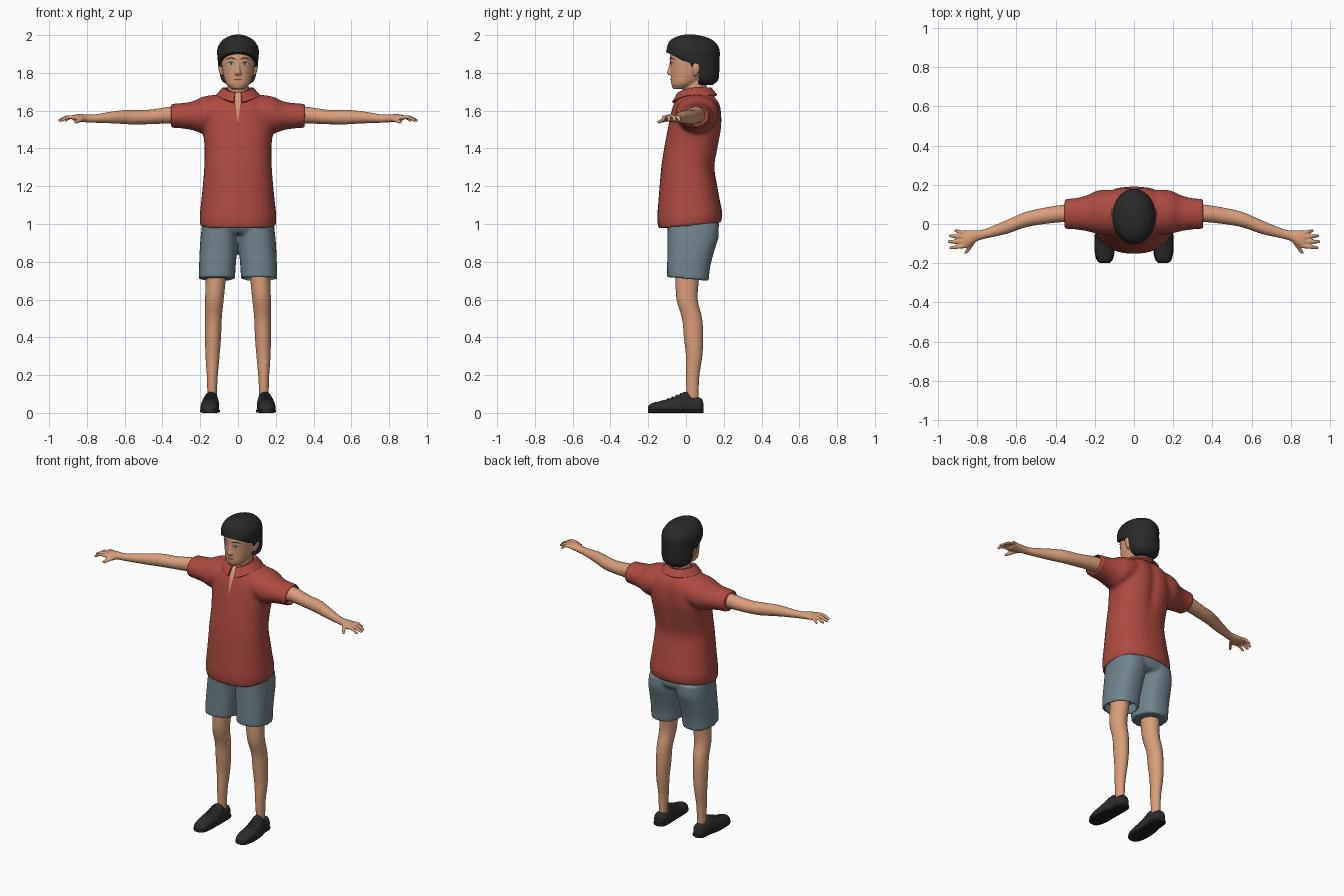
import bpy, bmesh, math
from mathutils import Vector
from mathutils.bvhtree import BVHTree

old = bpy.data.objects.get("Cube")
if old:
    bpy.data.objects.remove(old, do_unlink=True)


def material(name, r, g, b):
    m = bpy.data.materials.new(name)
    m.use_nodes = True
    m.diffuse_color = (r, g, b, 1)
    bsdf = next(n for n in m.node_tree.nodes if n.type == 'BSDF_PRINCIPLED')
    bsdf.inputs["Base Color"].default_value = (r, g, b, 1)
    bsdf.inputs["Roughness"].default_value = .8
    return m


SKIN = material("skin", .70, .34, .19)
HAIR = material("black hair", .022, .022, .023)
SHIRT = material("red cloth", .42, .07, .05)
SHORTS = material("grey blue cloth", .16, .23, .27)
SHOE = material("dark shoe", .025, .025, .027)
SOLE = material("black sole", .015, .015, .016)
LACE = material("grey lace", .07, .07, .08)
WHITE = material("eye white", .6, .58, .55)
IRIS = material("eye iris", .1, .17, .18)
LIP = material("lips", .42, .17, .11)


def loft(bm, axis, rows, power=2.0, warp=None, sides=32, steps=4):
    """Closed smooth loft; each row is (position on axis, centre pair, radius pair)."""
    a = "xyz".index(axis)
    u, v = [i for i in range(3) if i != a]
    last = len(rows) - 1

    def slope(i, k):
        p, q = rows[max(i - 1, 0)], rows[min(i + 1, last)]
        return (q[k] - p[k]) / (q[0] - p[0])

    samples = []
    for i in range(last):
        p, q = rows[i], rows[i + 1]
        h = q[0] - p[0]
        for j in range(steps + (i == last - 1)):
            s = j / steps
            w = s * s * (3 - 2 * s)
            row = [p[0] + h * s]
            for k in range(1, 5):
                row.append(p[k] * (1 - w) + q[k] * w
                           + h * s * (1 - s) * ((1 - s) * slope(i, k) - s * slope(i + 1, k)))
            samples.append(row)
    rings = []
    for t, c, d, r, e in samples:
        ring = []
        for j in range(sides):
            ang = math.tau * j / sides
            cs, sn = math.cos(ang), math.sin(ang)
            co = Vector()
            co[a] = t
            co[u] = c + max(r, .001) * math.copysign(abs(cs) ** (2 / power), cs)
            co[v] = d + max(e, .001) * math.copysign(abs(sn) ** (2 / power), sn)
            ring.append(bm.verts.new(warp(co) if warp else co))
        rings.append(ring)
    for low, high in zip(rings, rings[1:]):
        for j in range(sides):
            k = (j + 1) % sides
            bm.faces.new((low[j], low[k], high[k], high[j]))
    bm.faces.new(rings[0])
    bm.faces.new(rings[-1])
    return bm


def mirror(bm):
    dup = bmesh.ops.duplicate(bm, geom=bm.verts[:] + bm.edges[:] + bm.faces[:])["geom"]
    for vert in dup:
        if isinstance(vert, bmesh.types.BMVert):
            vert.co.x *= -1
    return bm


def finish(bm, name, mat, voxel=0, smooth=3, cutter=None, thick=0, recalc=True):
    """Turn bm into an object, fuse its volumes, cut openings, shade it."""
    if recalc:
        bmesh.ops.recalc_face_normals(bm, faces=bm.faces[:])
    ob = bpy.data.objects.new(name, bpy.data.meshes.new(name))
    bm.to_mesh(ob.data)
    bm.free()
    bpy.context.collection.objects.link(ob)
    if voxel:
        mod = ob.modifiers.new("fuse", 'REMESH')
        mod.mode = 'VOXEL'
        mod.voxel_size = voxel
        mod = ob.modifiers.new("relax", 'SMOOTH')
        mod.factor, mod.iterations = .5, smooth
    if cutter:
        mod = ob.modifiers.new("openings", 'BOOLEAN')
        mod.operation, mod.solver, mod.object = 'DIFFERENCE', 'EXACT', cutter
    if thick:
        mod = ob.modifiers.new("thickness", 'SOLIDIFY')
        mod.thickness, mod.offset = thick, 0
    if ob.modifiers:
        dg = bpy.context.evaluated_depsgraph_get()
        baked = bpy.data.meshes.new_from_object(ob.evaluated_get(dg))
        ob.modifiers.clear()
        ob.data = baked
    if cutter:
        bpy.data.objects.remove(cutter, do_unlink=True)
    ob.data.materials.clear()
    ob.data.materials.append(mat)
    for p in ob.data.polygons:
        p.material_index = 0
    bpy.ops.object.select_all(action='DESELECT')
    ob.select_set(True)
    bpy.context.view_layer.objects.active = ob
    bpy.ops.object.shade_smooth_by_angle(angle=math.radians(50))
    return ob


def plate(name, mat, columns, target, lift, both=True):
    """Thin plate laid on the front of target; columns are (x, z, half height)."""
    tree = BVHTree.FromObject(target, bpy.context.evaluated_depsgraph_get())
    bm = bmesh.new()
    cols = [[p + (q - p) * s / 4 for p, q in zip(a, b)]
            for a, b in zip(columns, columns[1:]) for s in range(4)] + [columns[-1]]
    for sign in ((1, -1) if both else (1,)):
        grid = []
        for x, z, half in cols:
            line = []
            for j in range(9):
                p = Vector((sign * x, -1, z + half * (j / 4 - 1)))
                hit = tree.ray_cast(p, Vector((0, 1, 0)))[0] or Vector((p.x, -.03, p.z))
                line.append(bm.verts.new(hit - Vector((0, lift, 0))))
            grid.append(line)
        for a, b in zip(grid, grid[1:]):
            for j in range(8):
                quad = (a[j], b[j], b[j + 1], a[j + 1])
                bm.faces.new(quad if sign > 0 else quad[::-1])
    return finish(bm, name, mat, recalc=False)


def oval(x, z, rx, rz):
    return [(x - rx * math.cos(math.pi * i / 8), z, rz * math.sin(math.pi * i / 8) + .0003)
            for i in range(9)]


# Shirt: torso and sleeves fused, with hollow hem and cuffs
def drape(co):
    co.z += .1 * (co.y - .02) * max(0, 1 - abs(co.z - 1) / .2)
    if co.y > .08 and co.z > 1.3:
        co.y -= .018 * math.exp(-(co.x / .035) ** 2) * min(1, (co.z - 1.3) / .15)
    return co


bm = loft(bmesh.new(), "x", [
    (.06, .06, 1.6, .1, .085), (.13, .06, 1.59, .115, .093), (.19, .06, 1.577, .11, .096),
    (.24, .055, 1.573, .092, .076), (.3, .052, 1.573, .08, .067), (.355, .052, 1.573, .077, .063)])
mirror(bm)
loft(bm, "z", [
    (.99, 0, .02, .2, .166), (1.04, 0, .02, .203, .172), (1.12, 0, .016, .195, .163),
    (1.2, 0, .013, .187, .153), (1.3, 0, .01, .179, .141), (1.4, 0, .028, .177, .144),
    (1.5, 0, .047, .186, .144), (1.58, 0, .056, .186, .137), (1.64, 0, .06, .16, .122),
    (1.68, 0, .056, .115, .096), (1.7, 0, .054, .075, .078)], 2.3, drape)
cut = mirror(loft(bmesh.new(), "x", [(.32, .052, 1.573, .066, .052), (.4, .052, 1.573, .068, .055)]))
loft(cut, "z", [(.9, 0, .02, .193, .16), (1.03, 0, .02, .193, .16)], 2.3)
shirt = finish(bm, "shirt", SHIRT, .01, 5, finish(cut, "shirt_cutter", SHIRT))

# Folded collar, open at the front
bm = bmesh.new()
rings = []
for i in range(41):
    ang = math.radians(11 + 338 * i / 40)
    sx, cf = math.sin(ang), math.cos(ang)
    f = max(0, cf)
    rings.append([bm.verts.new((rx * sx, .045 - ry * cf, z - drop * f * f)) for rx, ry, z, drop in
                  ((.066, .072, 1.67, .02), (.068, .075, 1.713, .022),
                   (.08, .088, 1.716, .026), (.112, .116, 1.68, .038))])
for a, b in zip(rings, rings[1:]):
    for j in range(3):
        bm.faces.new((a[j], b[j], b[j + 1], a[j + 1]))
finish(bm, "collar", SHIRT, thick=.012)
plate("neck_opening", SKIN, [(-.017, 1.689, .006), (0, 1.612, .083), (.017, 1.689, .006)],
      shirt, .004, False)

# Shorts with hollow legs
bm = mirror(loft(bmesh.new(), "z", [
    (.71, .112, .01, .096, .11), (.78, .109, .014, .097, .114), (.86, .104, .026, .099, .124),
    (.93, .1, .037, .098, .135), (1, .095, .038, .095, .135)], 2.4,
    lambda co: co - Vector((0, 0, .1 * co.y * max(0, (.9 - co.z) / .2)))))
loft(bm, "z", [(.95, 0, .038, .175, .12), (.98, 0, .036, .192, .138), (1.05, 0, .03, .186, .138)], 2.3)
cut = mirror(loft(bmesh.new(), "z", [(.6, .112, .01, .086, .1), (.77, .11, .012, .084, .098)], 2.4))
finish(bm, "shorts", SHORTS, .009, 4, finish(cut, "shorts_cutter", SHORTS))

# Legs
finish(mirror(loft(bmesh.new(), "z", [
    (.06, .137, .035, .024, .032), (.1, .137, .035, .025, .031), (.2, .136, .035, .029, .036),
    (.3, .135, .043, .037, .043), (.4, .132, .04, .042, .051), (.5, .13, .032, .044, .053),
    (.6, .125, .006, .049, .056), (.72, .117, .007, .053, .062), (.85, .112, .01, .055, .065)])),
    "legs", SKIN)

# Shoes, soles and laces
shape = [(-.2, .15, .02, .02, .015), (-.185, .15, .024, .036, .025), (-.14, .15, .027, .047, .035),
         (-.08, .15, .03, .048, .048), (-.03, .147, .035, .046, .065), (0, .143, .04, .042, .072),
         (.03, .14, .037, .04, .05), (.065, .14, .037, .038, .045), (.085, .14, .035, .028, .038),
         (.092, .14, .03, .012, .02)]


def flatten(co):
    co.z = max(co.z, .004)
    return co


finish(mirror(loft(bmesh.new(), "y", shape, 2.1, flatten)), "shoes", SHOE)
finish(mirror(loft(bmesh.new(), "y", [(y, x, .01, r + .004, .01) for y, x, z, r, e in shape], 4)),
       "soles", SOLE)
bm = bmesh.new()
for i in range(4):
    y, z = -.095 + .022 * i, .075 + .009 * i
    loft(bm, "x", [(.125, y, z - .007, .004, .004), (.148, y, z, .004, .004),
                   (.171, y, z - .007, .004, .004)], sides=8)
finish(mirror(bm), "laces", LACE)

# Arms with palm, fingers and thumb
bm = loft(bmesh.new(), "x", [
    (.25, .055, 1.575, .05, .048), (.35, .055, 1.577, .045, .045), (.48, .038, 1.566, .041, .038),
    (.56, .02, 1.566, .039, .039), (.65, -.015, 1.565, .035, .033), (.76, -.05, 1.558, .025, .022),
    (.8, -.06, 1.559, .027, .021), (.84, -.073, 1.562, .04, .02), (.875, -.08, 1.563, .046, .014)])
for y, x1, y1 in ((-.046, .918, -.035), (-.067, .945, -.06), (-.09, .952, -.09), (-.112, .942, -.121)):
    loft(bm, "x", [(.85, y, 1.562, .011, .011), ((.86 + x1) / 2, (y + y1) / 2, 1.565, .0105, .01),
                   (x1 - .01, y1, 1.55, .009, .009), (x1, y1, 1.547, .005, .005)], sides=12)
loft(bm, "y", [(-.07, .81, 1.556, .016, .013), (-.115, .836, 1.55, .012, .011),
               (-.145, .857, 1.54, .01, .009), (-.153, .861, 1.538, .005, .005)], sides=12)
finish(mirror(bm), "arms", SKIN, .005, 2)

# Head, neck, nose and ears
bm = loft(bmesh.new(), "z", [
    (1.785, .084, .05, .008, .01), (1.815, .092, .054, .011, .02), (1.845, .094, .056, .011, .022),
    (1.862, .088, .056, .006, .012)], sides=16)
mirror(bm)
loft(bm, "z", [(1.6, 0, .05, .055, .06), (1.69, 0, .046, .055, .06), (1.8, 0, .055, .055, .065)])
loft(bm, "z", [
    (1.715, 0, -.03, .034, .038), (1.74, 0, -.012, .06, .066), (1.78, 0, .012, .076, .092),
    (1.83, 0, .027, .086, .108), (1.88, 0, .035, .09, .12), (1.93, 0, .04, .085, .115),
    (1.97, 0, .04, .05, .08), (1.985, 0, .04, .02, .03)], 2.15)
loft(bm, "z", [(1.789, 0, -.081, .016, .012), (1.801, 0, -.084, .016, .017),
               (1.82, 0, -.081, .011, .014), (1.862, 0, -.074, .008, .01)], sides=16)
head = finish(bm, "head", SKIN, .005, 3)

# Hair cap, trimmed along the hairline
bm = loft(bmesh.new(), "z", [
    (1.735, 0, .1, .055, .04), (1.76, 0, .09, .086, .08), (1.82, 0, .076, .101, .101),
    (1.88, 0, .04, .109, .139), (1.93, 0, .037, .109, .139), (1.97, 0, .03, .086, .116),
    (1.99, 0, .025, .056, .08), (2.002, 0, .02, .024, .034)])
cut = bmesh.new()
line = [(-.2, 1.92), (-.1, 1.908), (-.06, 1.888), (-.02, 1.866), (.02, 1.853), (.03, 1.83),
        (.045, 1.85), (.066, 1.845), (.072, 1.8), (.06, 1.7), (-.2, 1.7)]
face = cut.faces.new([cut.verts.new((-.2, y, z)) for y, z in line])
side = bmesh.ops.extrude_face_region(cut, geom=[face])["geom"]
bmesh.ops.translate(cut, vec=(.4, 0, 0), verts=[g for g in side if isinstance(g, bmesh.types.BMVert)])
if not face.is_valid or len(cut.faces) < len(line) + 2:
    cut.faces.new([v for v in cut.verts if v.co.x < 0])
finish(bm, "hair", HAIR, .007, 3, finish(cut, "hair_cutter", HAIR))

# Painted face details
plate("eye_whites", WHITE, oval(.037, 1.848, .017, .008), head, .002)
plate("irises", IRIS, oval(.036, 1.848, .0075, .0075), head, .0035)
plate("pupils", HAIR, oval(.036, 1.848, .0035, .0035), head, .005)
plate("lashes", HAIR, [(.018, 1.85, .001), (.028, 1.857, .002), (.042, 1.858, .002), (.057, 1.85, .001)],
      head, .005)
plate("eyebrows", HAIR, [(.014, 1.873, .003), (.035, 1.88, .004), (.064, 1.872, .0015)], head, .003)
plate("lips", LIP, oval(0, 1.765, .024, .006), head, .003, False)
plate("mouth_line", HAIR, oval(0, 1.7655, .022, .0012), head, .0045, False)
